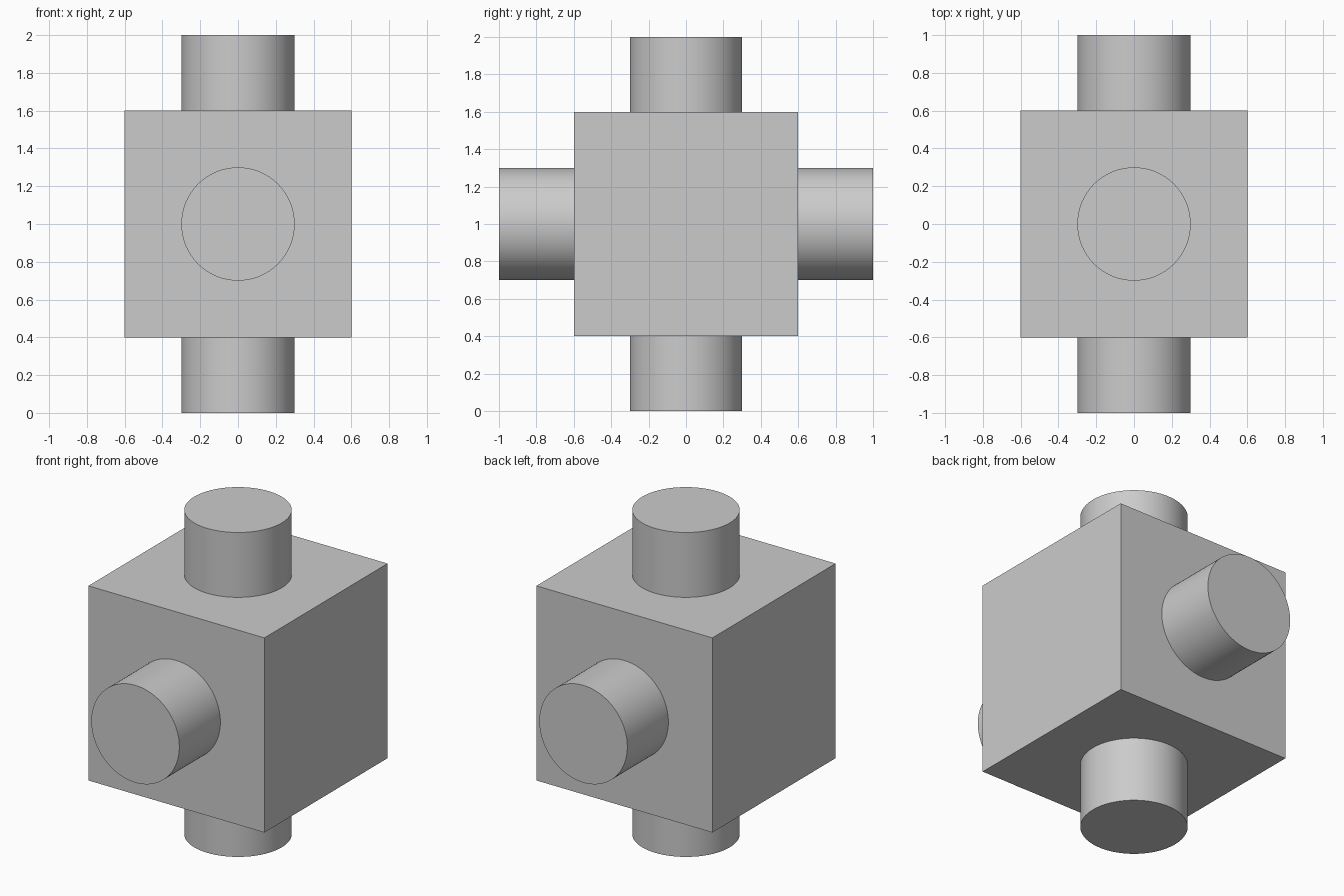
import bpy
from math import pi, radians
from mathutils import Vector

HUB = 1.2          # edge length of the central block
RADIUS = 0.3       # pipe stub radius
REACH = 1.0        # distance from centre to each stub end
SINK = 0.02        # how far each stub is set into the block
CENTRE = Vector((0, 0, 1))

cube = bpy.data.objects.get("Cube")
if cube:
    bpy.data.objects.remove(cube, do_unlink=True)

# Single plain grey
grey = bpy.data.materials.new("plain_grey")
grey.use_nodes = True
colour = (0.6, 0.6, 0.6, 1)
grey.diffuse_color = colour
bsdf = next(n for n in grey.node_tree.nodes if n.type == 'BSDF_PRINCIPLED')
bsdf.inputs["Base Color"].default_value = colour

# Central block
bpy.ops.mesh.primitive_cube_add(size=HUB, location=CENTRE)
hub = bpy.context.object
hub.name = "central_block"
hub.data.materials.append(grey)


def add_stub(name, direction, rotation):
    """Round stub standing out from one face of the block."""
    inner = HUB / 2 - SINK
    bpy.ops.mesh.primitive_cylinder_add(
        vertices=96, radius=RADIUS, depth=REACH - inner,
        location=CENTRE + Vector(direction) * (REACH + inner) / 2,
        rotation=rotation)
    stub = bpy.context.object
    stub.name = name
    stub.data.materials.append(grey)
    bpy.ops.object.shade_smooth_by_angle(angle=radians(30))


# Stubs above, below, in front and behind; the sides stay plain
add_stub("top_stub", (0, 0, 1), (0, 0, 0))
add_stub("bottom_stub", (0, 0, -1), (0, 0, 0))
add_stub("front_stub", (0, -1, 0), (pi / 2, 0, 0))
add_stub("back_stub", (0, 1, 0), (pi / 2, 0, 0))
